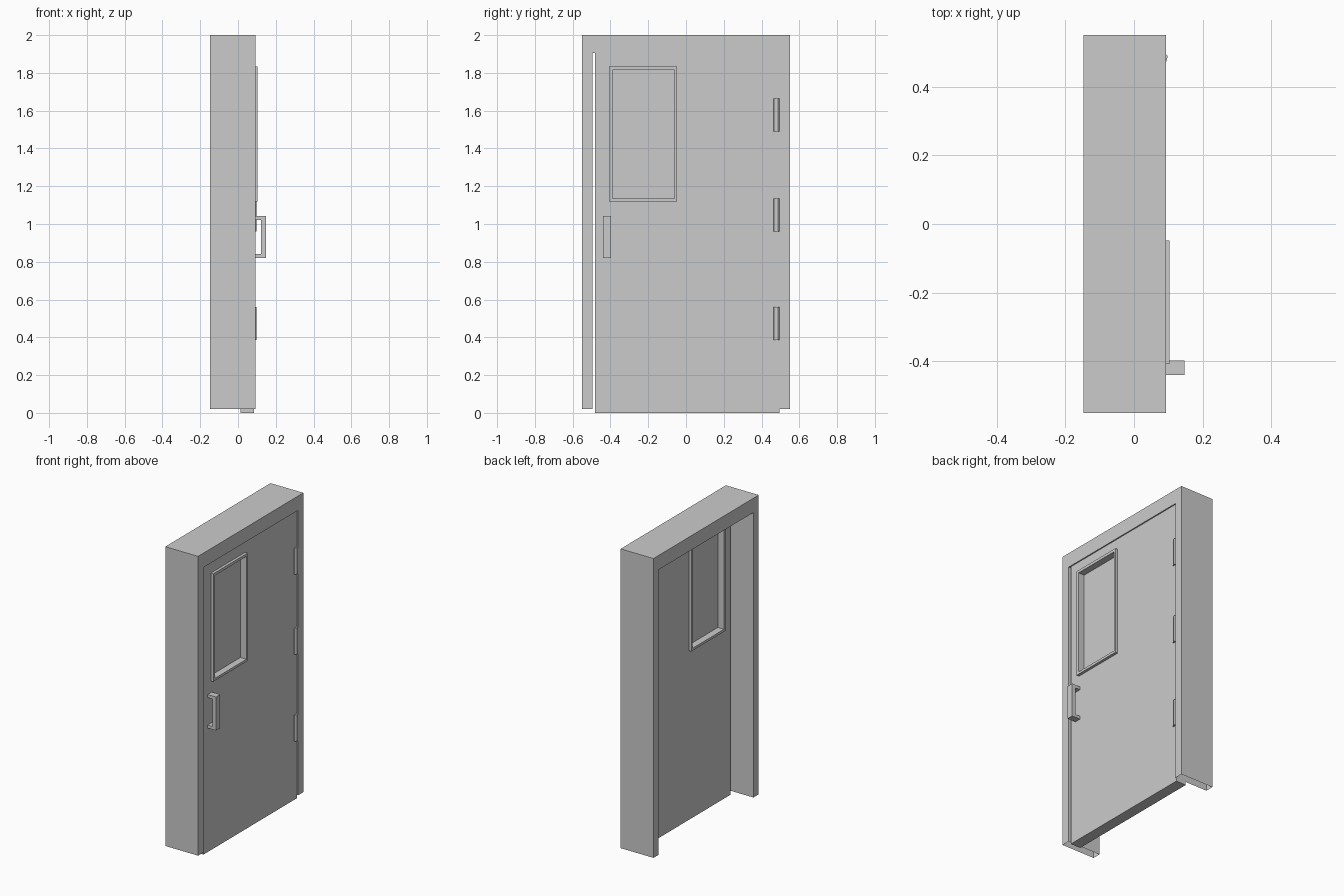
import bpy, bmesh

if "Cube" in bpy.data.objects:
    bpy.data.objects.remove(bpy.data.objects["Cube"])


def finish(name, bm):
    bmesh.ops.recalc_face_normals(bm, faces=bm.faces[:])
    me = bpy.data.meshes.new(name)
    bm.to_mesh(me)
    bm.free()
    ob = bpy.data.objects.new(name, me)
    bpy.context.collection.objects.link(ob)
    return ob


def extrude(name, pts, vec, open_bottom=None):
    """Extrude a closed 3D outline; optionally drop faces lying flat at a height."""
    bm = bmesh.new()
    face = bm.faces.new([bm.verts.new(p) for p in pts])
    ext = bmesh.ops.extrude_face_region(bm, geom=[face], use_keep_orig=True)
    moved = [g for g in ext["geom"] if isinstance(g, bmesh.types.BMVert)]
    bmesh.ops.translate(bm, vec=vec, verts=moved)
    bmesh.ops.recalc_face_normals(bm, faces=bm.faces[:])
    if open_bottom is not None:
        low = [f for f in bm.faces if all(abs(v.co.z - open_bottom) < 1e-4 for v in f.verts)]
        bmesh.ops.delete(bm, geom=low, context='FACES')
    return finish(name, bm)


def rect(y0, y1, z0, z1):
    return [(y0, z0), (y1, z0), (y1, z1), (y0, z1)]


def ring(name, outer, inner, x0, x1):
    """Rectangular panel with a rectangular hole, thick along x."""
    bm = bmesh.new()
    loops = [[bm.verts.new((x, y, z)) for y, z in r]
             for r, x in ((outer, x0), (outer, x1), (inner, x1), (inner, x0))]
    for k in range(4):
        a, b = loops[k], loops[(k + 1) % 4]
        for i in range(4):
            j = (i + 1) % 4
            bm.faces.new((a[i], a[j], b[j], b[i]))
    return finish(name, bm)


# door frame: upside-down U with open feet
F0, F1 = -0.147, 0.093
outline = [(-.55, .02), (-.495, .02), (-.495, 1.905), (.495, 1.905),
           (.495, .02), (.55, .02), (.55, 2), (-.55, 2)]
extrude("door_frame", [(F0, y, z) for y, z in outline], (F1 - F0, 0, 0), open_bottom=.02)

# door leaf with window opening
D0, D1 = 0.013, 0.086
hole = rect(-.39, -.06, 1.135, 1.815)
ring("door_leaf", rect(-.483, .494, 0, 1.904), hole, D0, D1)

# window trim standing proud on both sides, and the pane
ring("window_trim", rect(-.407, -.048, 1.119, 1.833), hole, D0 - .018, D1 + .018)
extrude("window_pane", [(.04, y, z) for y, z in rect(-.395, -.055, 1.13, 1.82)], (.02, 0, 0))

# pull handle: U profile
grip = [(.08, .82), (.147, .82), (.147, 1.042), (.08, 1.042),
        (.08, 1.022), (.123, 1.022), (.123, .84), (.08, .84)]
extrude("pull_handle", [(x, -.44, z) for x, z in grip], (0, .043, 0))

# three hinges with a wedge-shaped knuckle
knuckle = [(.08, .463), (.088, .465), (.094, .473), (.098, .488), (.093, .494), (.08, .494)]
for i, z in enumerate((.385, .96, 1.49)):
    extrude(f"hinge_{i + 1}", [(x, y, z) for x, y in knuckle], (0, 0, .175))
